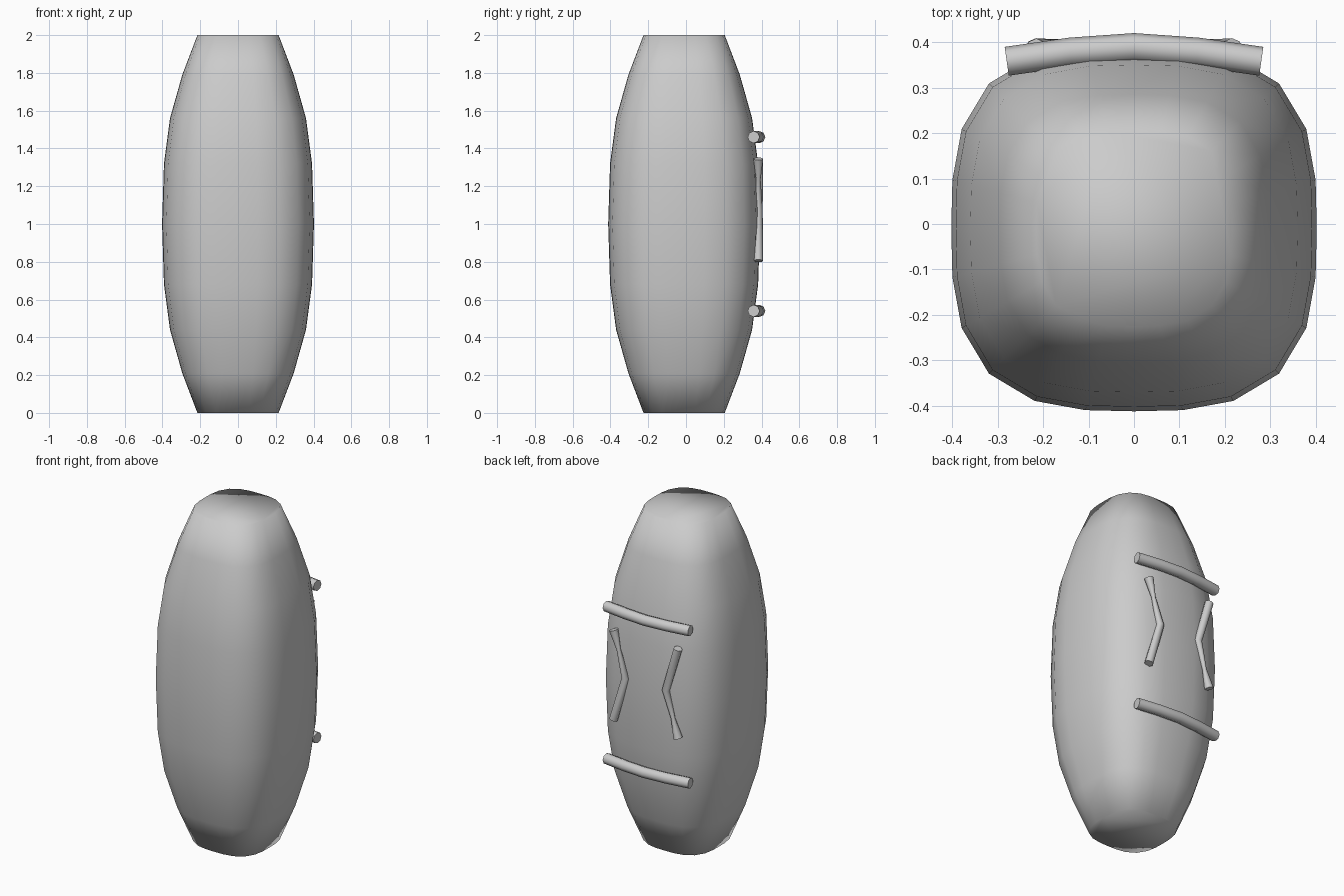
import bpy, bmesh, math
from mathutils import Vector

if "Cube" in bpy.data.objects:
    bpy.data.objects.remove(bpy.data.objects["Cube"])


def loft(name, rings, angle):
    """Skin a list of equal-length vertex rings and cap both ends."""
    bm = bmesh.new()
    vs = [[bm.verts.new(p) for p in r] for r in rings]
    n = len(vs[0])
    for a, b in zip(vs, vs[1:]):
        for i in range(n):
            j = (i + 1) % n
            bm.faces.new((a[i], a[j], b[j], b[i]))
    bm.faces.new(vs[0][::-1])
    bm.faces.new(vs[-1])
    bmesh.ops.recalc_face_normals(bm, faces=bm.faces)
    me = bpy.data.meshes.new(name)
    bm.to_mesh(me)
    bm.free()
    ob = bpy.data.objects.new(name, me)
    bpy.context.collection.objects.link(ob)
    bpy.ops.object.select_all(action='DESELECT')
    ob.select_set(True)
    bpy.context.view_layer.objects.active = ob
    bpy.ops.object.shade_smooth_by_angle(angle=math.radians(angle))
    return ob


def squircle(rx, ry, cy, z, n=24, power=3.0):
    """Rounded-square cross-section."""
    pts = []
    for i in range(n):
        t = 2 * math.pi * i / n
        c, s = math.cos(t), math.sin(t)
        k = (abs(c) ** power + abs(s) ** power) ** (-1 / power)
        pts.append((rx * k * c, cy + ry * k * s, z))
    return pts


def tube(name, path, radii, sides=8):
    """Round bar along a path with a radius at every point."""
    pts = [Vector(p) for p in path]
    rings = []
    for i, p in enumerate(pts):
        d = (pts[min(i + 1, len(pts) - 1)] - pts[max(i - 1, 0)]).normalized()
        u = Vector((0, 1, 0))
        u = (u - d * u.dot(d)).normalized()
        v = d.cross(u)
        rings.append([p + radii[i] * (math.cos(a) * u + math.sin(a) * v)
                      for a in (2 * math.pi * k / sides for k in range(sides))])
    return loft(name, rings, 50)


# Barrel-shaped body: (height, half width)
profile = [(0, 0.215), (0.21, 0.295), (0.44, 0.36), (0.68, 0.392), (1.0, 0.402),
           (1.32, 0.392), (1.56, 0.36), (1.79, 0.295), (2.0, 0.215)]
loft("body", [squircle(w, w, -0.01, z) for z, w in profile], 80)

# Horizontal bars across the back
for label, z in (("upper", 1.46), ("lower", 0.54)):
    path = [(x, y, z) for x, y in ((-0.28, 0.358), (-0.14, 0.378), (0, 0.388),
                                   (0.14, 0.378), (0.28, 0.358))]
    tube(label + "_back_bar", path, [0.032] * 5)

# Bent grips, each pinched in one half
for label, side in (("left", -1), ("right", 1)):
    path = [(side * x, 0.383, 1.075 + side * z) for x, z in
            ((0.215, -0.27), (0.135, 0.0), (0.182, 0.16), (0.215, 0.27))]
    tube(label + "_bent_grip", path, [0.025, 0.023, 0.012, 0.026])
